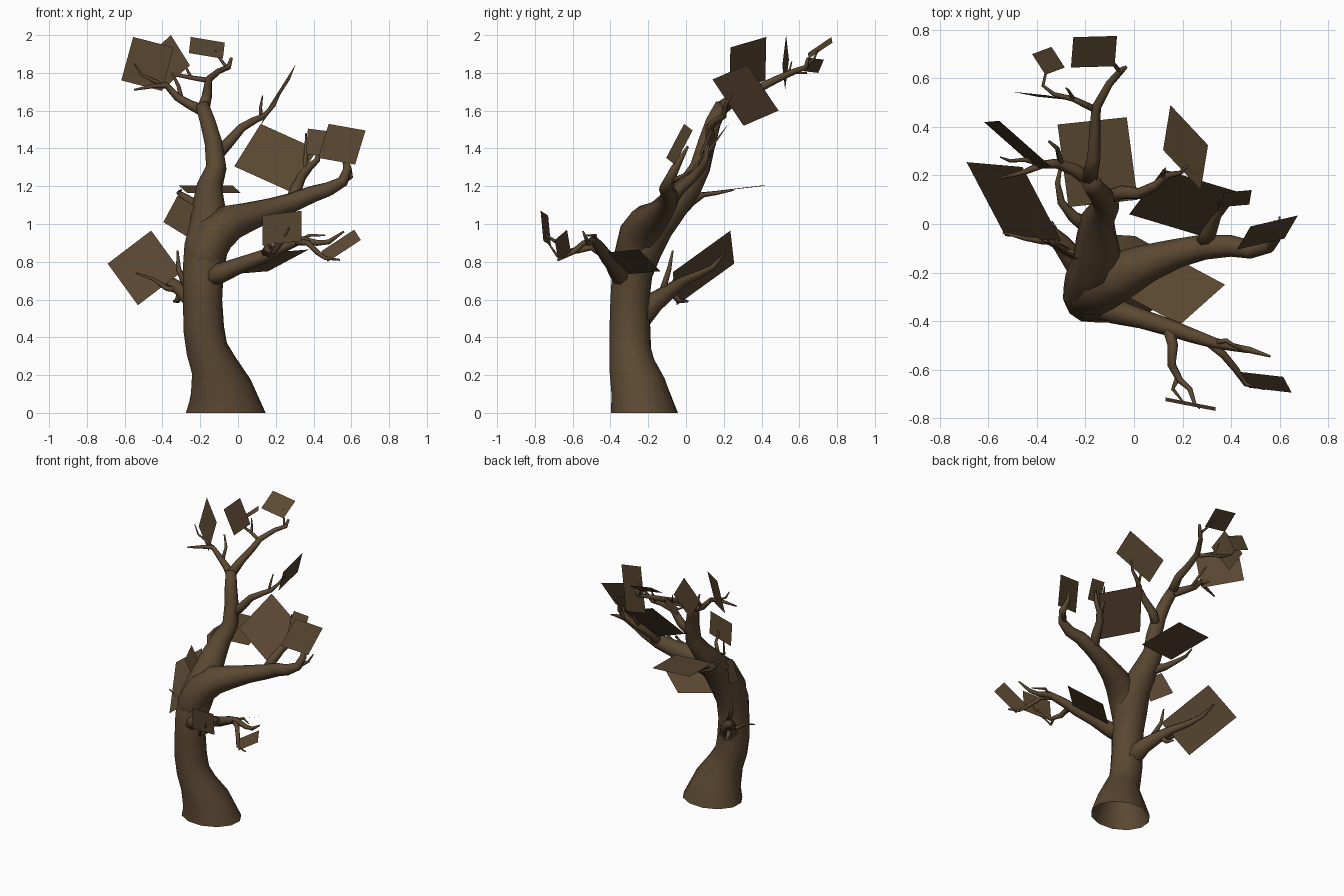
import bpy, bmesh, math
from mathutils import Vector

bark = bpy.data.materials.new("dark_brown_bark")
bark.diffuse_color = (0.102, 0.064, 0.031, 1)


def finish(name, bm, smooth):
    me = bpy.data.meshes.new(name)
    bm.to_mesh(me)
    bm.free()
    me.materials.append(bark)
    if smooth:
        me.polygons.foreach_set("use_smooth", [True] * len(me.polygons))
    ob = bpy.data.objects.new(name, me)
    bpy.context.collection.objects.link(ob)
    return ob


def limb(name, pts, sides=7, ground=False):
    """Tapered tube through points (x, y, z, radius)."""
    P = [Vector(p[:3]) for p in pts]
    bm = bmesh.new()
    rings, up = [], Vector((0.31, 0.9, 0.2))
    for i, p in enumerate(P):
        t = (P[min(i + 1, len(P) - 1)] - P[max(i - 1, 0)]).normalized()
        if ground and i == 0:
            t = Vector((0, 0, 1))
        u = (up - t * up.dot(t)).normalized()
        v = t.cross(u)
        up = u
        r = pts[i][3]
        rings.append([bm.verts.new(p + (u * math.cos(a) + v * math.sin(a)) * r)
                      for a in (k * math.tau / sides for k in range(sides))])
    for a, b in zip(rings, rings[1:]):
        for k in range(sides):
            n = (k + 1) % sides
            bm.faces.new((a[k], a[n], b[n], b[k]))
    bm.faces.new(rings[-1])
    if not ground:
        bm.faces.new(rings[0][::-1])
    return finish(name, bm, True)


def leaf(name, a, b, c):
    """Flat foliage card from three corners."""
    a, b, c = Vector(a), Vector(b), Vector(c)
    bm = bmesh.new()
    bm.faces.new([bm.verts.new(p) for p in (a, b, c, a + c - b)])
    return finish(name, bm, False)


# trunk, sweeping back and up to the crown fork; the base is open and flared
trunk = limb("trunk", [
    (-.065, -.22, 0, .205), (-.092, -.25, .13, .168), (-.128, -.285, .25, .125),
    (-.165, -.295, .34, .112), (-.182, -.297, .45, .11), (-.187, -.297, .6, .105),
    (-.185, -.285, .74, .11),
    (-.17, -.24, .87, .117), (-.15, -.16, 1.0, .105), (-.155, -.06, 1.11, .085),
    (-.15, .02, 1.2, .068), (-.115, .075, 1.30, .055), (-.13, .11, 1.43, .048),
    (-.16, .145, 1.54, .042), (-.19, .19, 1.63, .036)], 12, True)
for v in trunk.data.vertices:          # flare slightly wider along x
    if v.co.z < .01:
        v.co.y = -.22 + (v.co.y + .22) * .88
        v.co.x = -.065 + (v.co.x + .065) * 1.05
    elif v.co.z < .19:
        v.co.y = -.255 + (v.co.y + .255) * .9

# crown
limb("crown_branch", [
    (-.185, .18, 1.61, .036), (-.165, .27, 1.68, .028), (-.16, .40, 1.725, .023),
    (-.155, .48, 1.765, .02), (-.10, .58, 1.81, .016), (-.05, .635, 1.83, .014),
    (-.035, .645, 1.88, .008)])
limb("crown_twig", [(-.155, .47, 1.76, .015), (-.25, .515, 1.775, .012),
                    (-.33, .535, 1.79, .009), (-.375, .57, 1.80, .007), (-.36, .64, 1.80, .005)], 6)
limb("crown_twig_up", [(-.25, .515, 1.775, .01), (-.27, .55, 1.82, .006), (-.28, .56, 1.86, .003)], 6)
limb("crown_tip", [(-.06, .63, 1.83, .01), (-.10, .68, 1.88, .006), (-.12, .70, 1.92, .004)], 6)
limb("crown_left_branch", [
    (-.18, .18, 1.60, .034), (-.25, .225, 1.63, .026), (-.32, .25, 1.67, .021),
    (-.38, .245, 1.735, .017), (-.45, .215, 1.73, .012), (-.55, .19, 1.71, .005)])
limb("crown_left_twig", [(-.38, .25, 1.73, .014), (-.45, .265, 1.76, .01),
                         (-.51, .26, 1.79, .007), (-.55, .275, 1.85, .003)], 6)
limb("crown_inner_twig", [(-.30, .245, 1.66, .014), (-.315, .31, 1.73, .01),
                          (-.35, .34, 1.80, .006)], 6)

# upper right branch
limb("upper_right_branch", [
    (-.12, .10, 1.36, .038), (-.05, .13, 1.43, .03), (.02, .125, 1.51, .024),
    (.09, .16, 1.55, .019), (.135, .20, 1.57, .015), (.19, .21, 1.63, .01), (.22, .24, 1.69, .005)])
limb("upper_right_twig", [(.12, .19, 1.56, .011), (.12, .215, 1.62, .008), (.13, .23, 1.68, .003)], 6)

# big right bough
limb("right_bough", [
    (-.19, -.285, .72, .095), (-.175, -.275, .84, .107), (-.125, -.25, .94, .108),
    (-.04, -.205, 1.01, .098), (.06, -.16, 1.04, .078), (.18, -.12, 1.08, .06),
    (.29, -.095, 1.115, .052),
    (.40, -.09, 1.16, .045), (.48, -.105, 1.185, .038), (.555, -.09, 1.225, .03),
    (.58, -.06, 1.29, .024), (.565, -.02, 1.36, .014), (.58, .01, 1.41, .006)], 10)
limb("right_bough_fork", [
    (.28, -.09, 1.11, .036), (.31, -.03, 1.19, .032), (.335, .04, 1.25, .027),
    (.375, .085, 1.30, .022), (.42, .105, 1.34, .016), (.44, .12, 1.42, .005)])
limb("right_fork_twig", [(.35, .06, 1.27, .018), (.36, .10, 1.36, .012), (.36, .12, 1.48, .004)], 6)
limb("right_tip_twig", [(.55, -.08, 1.22, .018), (.60, -.03, 1.25, .01), (.60, .03, 1.28, .004)], 6)

# lower right branch
limb("lower_right_branch", [
    (-.17, -.33, .71, .058), (-.08, -.36, .745, .052), (.03, -.39, .79, .041),
    (.14, -.425, .83, .036), (.24, -.46, .88, .03), (.33, -.49, .915, .023),
    (.42, -.51, .90, .016), (.48, -.52, .905, .013), (.56, -.545, .96, .005)], 8)
limb("lower_right_twig_a", [
    (.30, -.48, .905, .02), (.37, -.54, .90, .016), (.42, -.60, .85, .014),
    (.46, -.66, .82, .01), (.54, -.68, .81, .005)], 6)
limb("lower_right_twig_b", [
    (.14, -.42, .83, .026), (.16, -.50, .88, .022), (.155, -.58, .86, .018),
    (.19, -.645, .85, .014), (.23, -.68, .90, .011), (.25, -.74, .94, .007), (.27, -.76, .98, .003)], 6)
limb("lower_right_twig_c", [(.18, -.635, .85, .012), (.16, -.68, .83, .008), (.20, -.73, .90, .004)], 6)
limb("lower_right_twig_d", [(.33, -.49, .915, .014), (.38, -.48, .94, .009), (.46, -.53, .94, .004)], 6)

# lower left branch
limb("lower_left_branch", [
    (-.18, -.26, .50, .075), (-.23, -.17, .585, .055), (-.30, -.08, .65, .04),
    (-.36, -.02, .695, .028), (-.43, .06, .73, .022), (-.48, .14, .77, .015), (-.53, .21, .85, .005)], 8)
limb("lower_left_twig", [(-.31, -.07, .65, .02), (-.38, -.07, .66, .014),
                         (-.45, -.06, .71, .009), (-.54, -.035, .74, .004)], 6)
limb("lower_left_spur", [(-.27, -.12, .66, .02), (-.315, -.09, .76, .014), (-.32, -.07, .86, .005)], 6)
limb("lower_left_stub", [(-.30, -.08, .64, .022), (-.32, -.04, .595, .016), (-.34, .01, .59, .006)], 6)

# mid left twigs
limb("mid_left_twig", [(-.17, -.02, 1.09, .04), (-.25, .03, 1.12, .024), (-.30, .09, 1.155, .016),
                       (-.315, .17, 1.165, .011), (-.30, .25, 1.18, .005)], 6)
limb("mid_left_spur", [(-.17, -.12, .98, .025), (-.24, -.12, 1.04, .014), (-.27, -.11, 1.08, .005)], 6)

# foliage cards
leaf("leaf_lower_left", (-.46, .235, .965), (-.30, -.07, .745), (-.53, -.05, .57))
leaf("leaf_crown_left", (-.555, .425, 1.99), (-.34, .235, 1.935), (-.403, .23, 1.705))
leaf("leaf_crown_middle", (-.355, .53, 2.0), (-.255, .51, 1.84), (-.40, .525, 1.71))
leaf("leaf_crown_small", (-.42, .70, 1.80), (-.34, .73, 1.87), (-.285, .645, 1.88))
leaf("leaf_crown_back", (-.25, .77, 1.99), (-.07, .775, 1.96), (-.08, .65, 1.875))
leaf("leaf_upper_right", (.305, .325, 1.845), (.15, .49, 1.60), (.12, .305, 1.52))
leaf("leaf_bough_big", (.12, .225, 1.53), (.42, .135, 1.395), (.28, -.05, 1.17))
leaf("leaf_bough_small", (.37, .13, 1.505), (.485, .14, 1.49), (.475, .08, 1.355))
leaf("leaf_bough_tip", (.48, -.01, 1.53), (.675, .035, 1.495), (.62, -.06, 1.315))
leaf("leaf_mid_flat", (-.315, .41, 1.205), (-.03, .44, 1.205), (.015, .10, 1.165))
leaf("leaf_mid_left", (-.19, -.17, 1.07), (-.32, -.09, 1.15), (-.395, -.06, 1.01))
leaf("leaf_lower_front", (.13, -.73, 1.045), (.335, -.77, 1.07), (.335, -.755, .91))
leaf("leaf_lower_tip", (.615, -.63, .97), (.65, -.695, .915), (.475, -.675, .80))
leaf("leaf_lower_dark", (.375, -.25, .865), (.19, -.415, .85), (-.025, -.30, .735))
